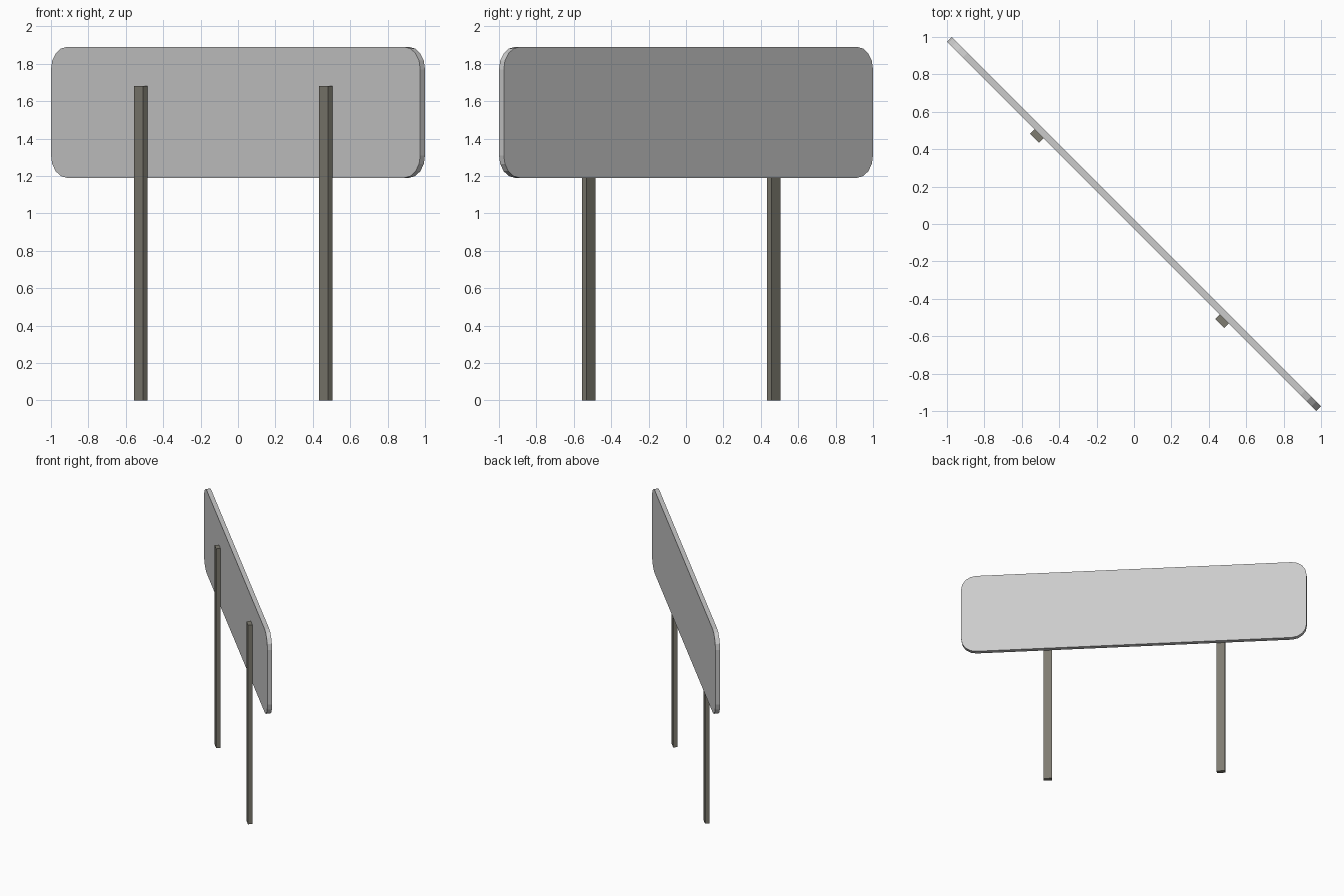
import bpy, bmesh
from math import pi, sin, cos
from mathutils import Matrix

if "Cube" in bpy.data.objects:
    bpy.data.objects.remove(bpy.data.objects["Cube"])

TURN = Matrix.Rotation(-pi / 4, 4, 'Z')  # the sign stands diagonally


def make_object(name, bm):
    bmesh.ops.recalc_face_normals(bm, faces=bm.faces)
    bm.transform(TURN)
    mesh = bpy.data.meshes.new(name)
    bm.to_mesh(mesh)
    bm.free()
    obj = bpy.data.objects.new(name, mesh)
    bpy.context.collection.objects.link(obj)
    return obj


# Sign board: rounded rectangle extruded through its thickness
half_len, z_low, z_high, radius, thick, segs = 1.396, 1.19, 1.89, 0.12, 0.036, 4
bm = bmesh.new()
corners = [(half_len - radius, z_high - radius), (radius - half_len, z_high - radius),
           (radius - half_len, z_low + radius), (half_len - radius, z_low + radius)]
verts = []
for q, (cx, cz) in enumerate(corners):
    for i in range(segs + 1):
        a = (q + i / segs) * pi / 2
        verts.append(bm.verts.new((cx + radius * cos(a), -thick / 2, cz + radius * sin(a))))
face = bm.faces.new(verts)
ext = bmesh.ops.extrude_face_region(bm, geom=[face], use_keep_orig=True)
bmesh.ops.translate(bm, vec=(0, thick, 0),
                    verts=[g for g in ext["geom"] if isinstance(g, bmesh.types.BMVert)])
make_object("sign_board", bm)

# Two flat posts fixed to the rear of the board
post_mat = bpy.data.materials.new("post_grey_brown")
post_mat.diffuse_color = (0.21, 0.2, 0.165, 1)
post_mat.use_nodes = True
post_mat.node_tree.nodes["Principled BSDF"].inputs["Base Color"].default_value = post_mat.diffuse_color
post_w, post_d, post_h = 0.068, 0.034, 1.68
for name, x in (("left_post", -0.70), ("right_post", 0.70)):
    bm = bmesh.new()
    bmesh.ops.create_cube(bm, size=1, matrix=Matrix.Translation(
        (x, -(thick + post_d) / 2, post_h / 2)) @ Matrix.Diagonal((post_w, post_d, post_h, 1)))
    make_object(name, bm).data.materials.append(post_mat)
